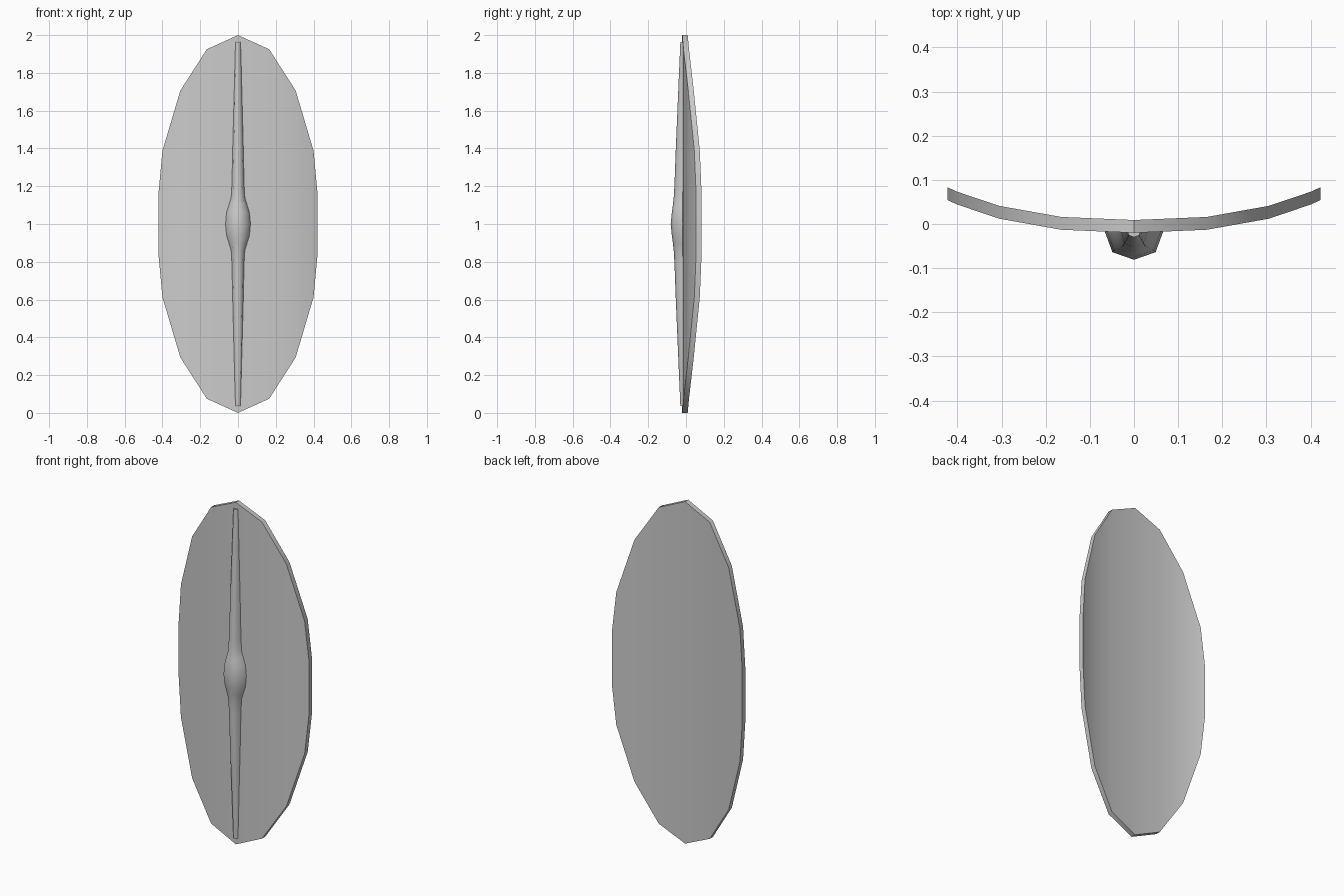
import bpy, bmesh, math

cube = bpy.data.objects.get("Cube")
if cube:
    bpy.data.objects.remove(cube, do_unlink=True)

grey = bpy.data.materials.new("plain grey")
grey.use_nodes = True
COLOUR = (0.6, 0.6, 0.6, 1)
grey.diffuse_color = COLOUR
grey.node_tree.nodes["Principled BSDF"].inputs["Base Color"].default_value = COLOUR


def loft(name, rings, angle):
    """Skin a row of equal rings, cap both ends and shade smooth."""
    bm = bmesh.new()
    rows = [[bm.verts.new(p) for p in ring] for ring in rings]
    n = len(rows[0])
    for a, b in zip(rows, rows[1:]):
        for i in range(n):
            j = (i + 1) % n
            bm.faces.new((a[i], a[j], b[j], b[i]))
    bm.faces.new(rows[0])
    bm.faces.new(rows[-1])
    bmesh.ops.recalc_face_normals(bm, faces=bm.faces)
    mesh = bpy.data.meshes.new(name)
    bm.to_mesh(mesh)
    bm.free()
    mesh.materials.append(grey)
    obj = bpy.data.objects.new(name, mesh)
    bpy.context.collection.objects.link(obj)
    bpy.ops.object.select_all(action="DESELECT")
    obj.select_set(True)
    bpy.context.view_layer.objects.active = obj
    bpy.ops.object.shade_smooth_by_angle(angle=math.radians(angle))
    return obj


# Curved oval board: half-width, front depth, half-height of each column
half = [(0.165, -0.013, 0.925), (0.305, 0.012, 0.707),
        (0.4, 0.044, 0.388), (0.422, 0.054, 0.15)]
columns = [(-x, y, h) for x, y, h in reversed(half)] + [(0, -0.02, 1)] + half
THICK = 0.029
loft("shield_board",
     [[(x, y, 1 - h), (x, y, 1 + h), (x, y + THICK, 1 + h), (x, y + THICK, 1 - h)]
      for x, y, h in columns], 35)

# Spine with central boss: distance from the middle, half-width, front depth
spine = [(0, 0.068, -0.081), (0.06, 0.063, -0.075), (0.105, 0.049, -0.069),
         (0.14, 0.038, -0.065), (0.21, 0.034, -0.061), (0.4, 0.03, -0.054), (0.963, 0.016, -0.03)]
stations = [(-d, w, y) for d, w, y in reversed(spine[1:])] + spine
BASE = -0.012
loft("spine_and_boss",
     [[(-w, BASE, 1 + d), (-w * 0.72, BASE + (y - BASE) * 0.75, 1 + d), (0, y, 1 + d),
       (w * 0.72, BASE + (y - BASE) * 0.75, 1 + d), (w, BASE, 1 + d)]
      for d, w, y in stations], 60)
